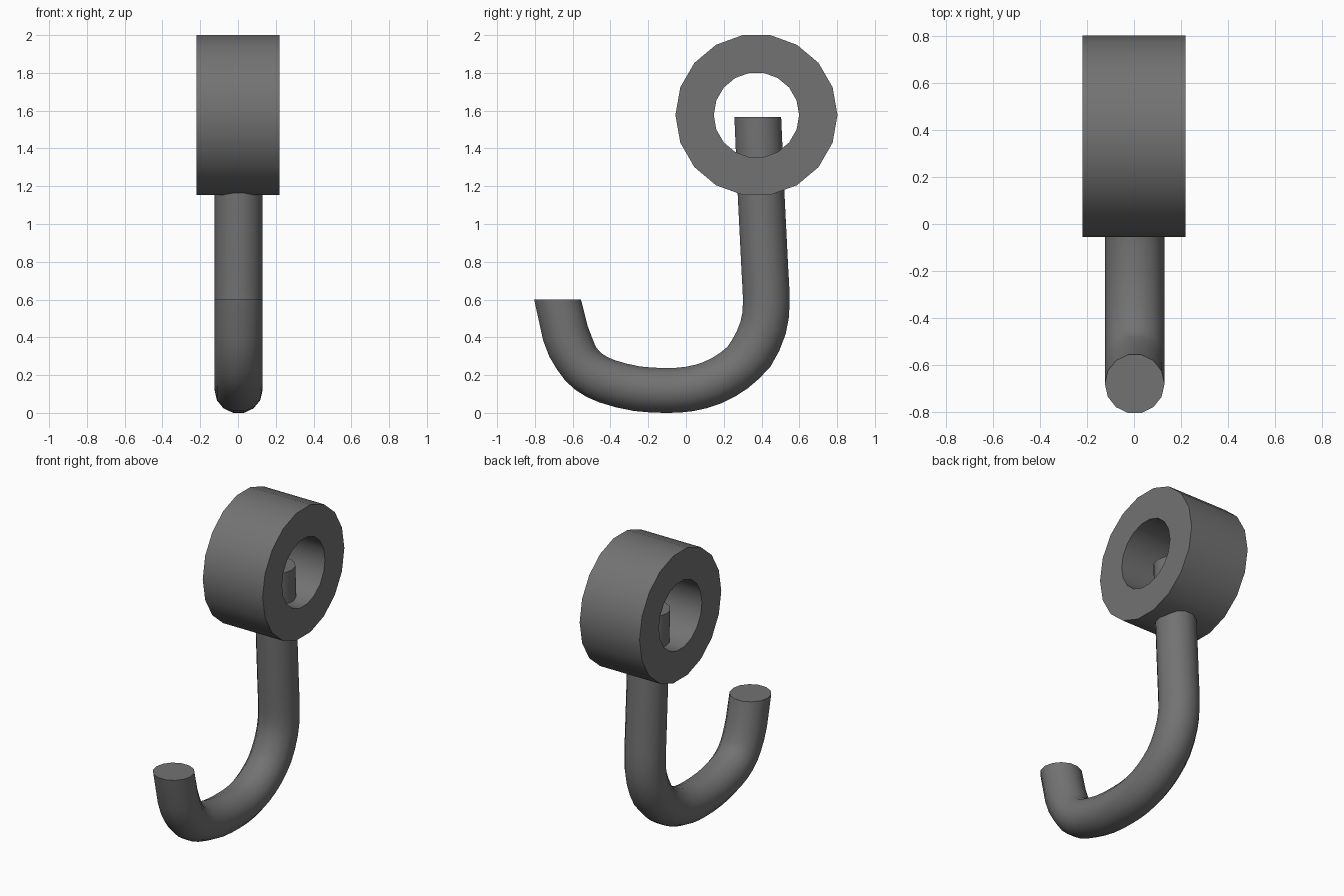
import bpy, bmesh, math
from mathutils import Vector

if "Cube" in bpy.data.objects:
    bpy.data.objects.remove(bpy.data.objects["Cube"])

dark = bpy.data.materials.new("dark_metal")
dark.diffuse_color = (0.17, 0.17, 0.17, 1)
dark.use_nodes = True
dark.node_tree.nodes["Principled BSDF"].inputs["Base Color"].default_value = dark.diffuse_color


def finish(bm, name):
    bmesh.ops.recalc_face_normals(bm, faces=bm.faces)
    mesh = bpy.data.meshes.new(name)
    bm.to_mesh(mesh)
    bm.free()
    mesh.materials.append(dark)
    ob = bpy.data.objects.new(name, mesh)
    bpy.context.collection.objects.link(ob)
    bpy.ops.object.select_all(action='DESELECT')
    ob.select_set(True)
    bpy.context.view_layer.objects.active = ob
    bpy.ops.object.shade_smooth_by_angle(angle=math.radians(35))
    return ob


def bridge(bm, a, b):
    n = len(a)
    for i in range(n):
        j = (i + 1) % n
        bm.faces.new((a[i], a[j], b[j], b[i]))


# Mounting eye: thick 18-sided ring whose axis runs along x
SIDES, CY, CZ, HALF = 18, 0.373, 1.577, 0.22
bm = bmesh.new()
section = [(-HALF, 0.429), (HALF, 0.429), (HALF, 0.226), (-HALF, 0.226)]
loops = []
for x, r in section:
    angles = [2 * math.pi * i / SIDES for i in range(SIDES)]
    loops.append([bm.verts.new((x, CY + r * math.cos(a), CZ + r * math.sin(a)))
                  for a in angles])
for k in range(4):
    bridge(bm, loops[k], loops[(k + 1) % 4])
finish(bm, "mounting_eye")

# Hook rod: 14-sided tube swept along a path in the y-z plane
path = [(0.38, 1.567), (0.397, 1.17), (0.418, 0.75), (0.425, 0.58), (0.408, 0.45),
        (0.345, 0.315), (0.255, 0.225), (0.14, 0.16), (0.02, 0.127),
        (-0.1, 0.119), (-0.26, 0.128), (-0.42, 0.168), (-0.515, 0.218),
        (-0.58, 0.29), (-0.638, 0.42), (-0.68, 0.6)]
ctrl = [Vector((0.003, y, z)) for y, z in path]

# Smooth the bend: add a rounded midpoint between neighbouring points
pts = [ctrl[0]]
for i in range(1, len(ctrl)):
    if 2 < i < len(ctrl) - 1:
        pts.append((ctrl[i - 1] + ctrl[i]) * 9 / 16 - (ctrl[i - 2] + ctrl[i + 1]) / 16)
    pts.append(ctrl[i])

RSIDES, RADIUS = 14, 0.127
bm = bmesh.new()
rings = []
for i, p in enumerate(pts):
    if i == 0:
        side = Vector((0, 1, 0))       # level cut at the top
    elif i == len(pts) - 1:
        side = Vector((0, -1, 0))      # level cut at the tip
    else:
        t = ((p - pts[i - 1]).normalized() + (pts[i + 1] - p).normalized()).normalized()
        side = Vector((0, -t.z, t.y))
    r_side = RADIUS if p.z > 0.3 else 0.122
    ring = []
    for k in range(RSIDES):
        a = 2 * math.pi * k / RSIDES
        ring.append(bm.verts.new(p + Vector((RADIUS * math.cos(a), 0, 0))
                                 + side * r_side * math.sin(a)))
    rings.append(ring)
for a, b in zip(rings, rings[1:]):
    bridge(bm, a, b)
bm.faces.new(rings[0])
bm.faces.new(rings[-1])
finish(bm, "hook_rod")
